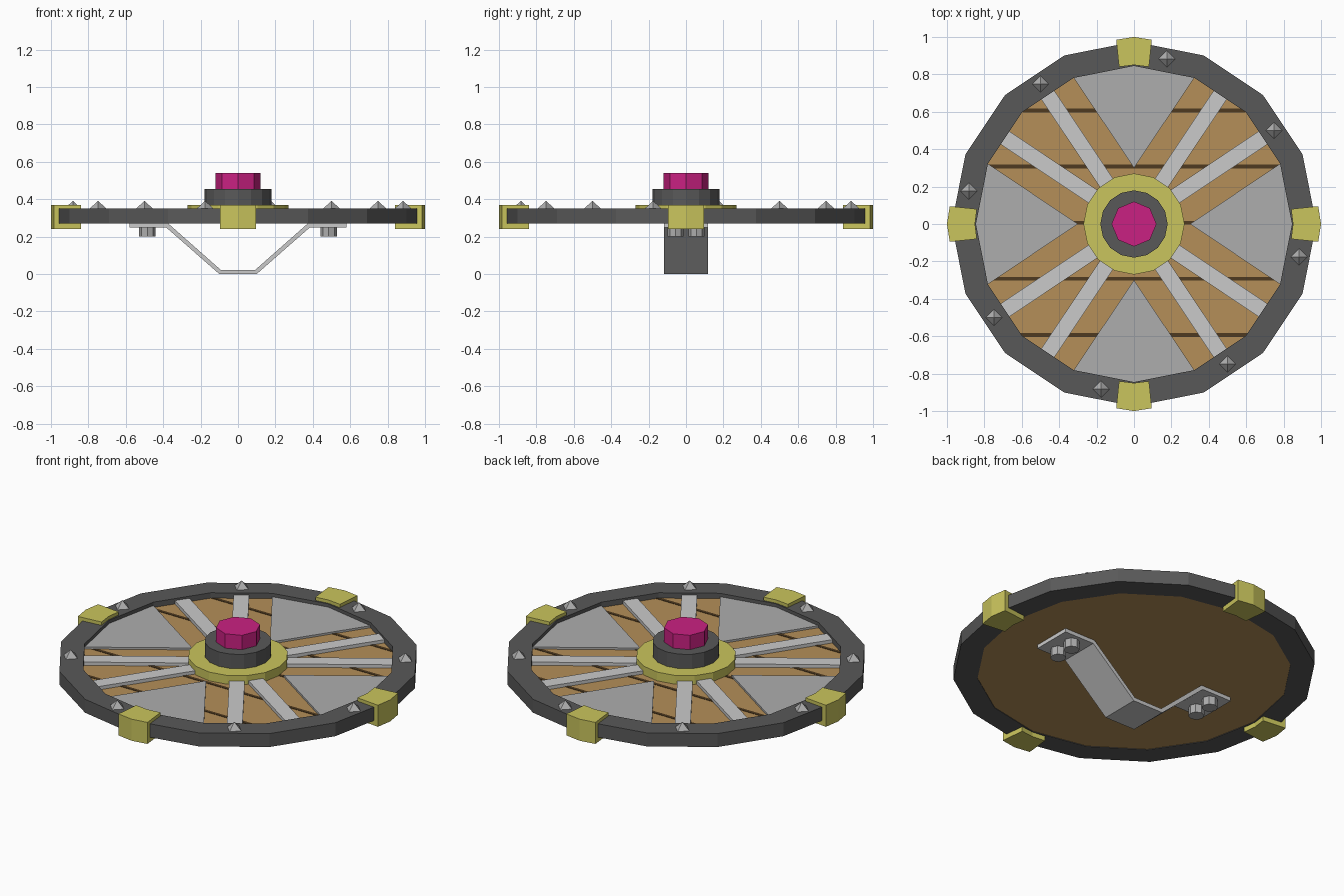
import bpy, bmesh
from math import cos, sin, pi, radians, sqrt

if "Cube" in bpy.data.objects:
    bpy.data.objects.remove(bpy.data.objects["Cube"], do_unlink=True)


def material(name, rgb):
    linear = [((c / 255 + 0.055) / 1.055) ** 2.4 for c in rgb] + [1]
    m = bpy.data.materials.new(name)
    m.use_nodes = True
    m.diffuse_color = linear
    m.node_tree.nodes["Principled BSDF"].inputs["Base Color"].default_value = linear
    return m


WOOD = material("wood", (181, 143, 88))
GROOVE = material("dark wood", (78, 58, 32))
IRON = material("dark iron", (89, 89, 89))
STEEL = material("grey steel", (174, 174, 174))
BRIGHT = material("bright steel", (202, 202, 202))
BRASS = material("brass", (202, 197, 93))
GEM = material("magenta gem", (202, 33, 130))


def finish(name, bm, mat):
    bmesh.ops.recalc_face_normals(bm, faces=bm.faces)
    mesh = bpy.data.meshes.new(name)
    bm.to_mesh(mesh)
    bm.free()
    mesh.materials.append(mat)
    obj = bpy.data.objects.new(name, mesh)
    bpy.context.collection.objects.link(obj)
    return obj


def ngon(radius, sides, centre=(0, 0)):
    return [(centre[0] + radius * cos(2 * pi * i / sides),
             centre[1] + radius * sin(2 * pi * i / sides)) for i in range(sides)]


def prism(name, outline, z0, z1, mat, turn=0):
    """Extrude a flat outline upwards, turned about the z axis."""
    bm = bmesh.new()
    c, s = cos(turn), sin(turn)
    base = bm.faces.new([bm.verts.new((x * c - y * s, x * s + y * c, z0)) for x, y in outline])
    top = bmesh.ops.extrude_face_region(bm, geom=[base])["geom"]
    bmesh.ops.translate(bm, vec=(0, 0, z1 - z0),
                        verts=[v for v in top if isinstance(v, bmesh.types.BMVert)])
    return finish(name, bm, mat)


# Wooden board with dark plank seams
SIDES = 16
prism("board", ngon(0.86, SIDES), 0.273, 0.318, WOOD)
for i in range(-2, 3):
    y = 0.3 * i + 0.007
    half = sqrt(0.85 ** 2 - y * y)
    prism("plank_seam", [(-half, y - 0.01), (half, y - 0.01), (half, y + 0.01), (-half, y + 0.01)],
          0.317, 0.32, GROOVE)

# Iron rim, a square-section ring
bm = bmesh.new()
rings = [[bm.verts.new((x, y, z)) for x, y in ngon(r, SIDES)]
         for r, z in ((0.975, 0.27), (0.975, 0.35), (0.845, 0.35), (0.845, 0.27))]
for k in range(4):
    a, b = rings[k], rings[(k + 1) % 4]
    for i in range(SIDES):
        j = (i + 1) % SIDES
        bm.faces.new((a[i], a[j], b[j], b[i]))
finish("rim", bm, IRON)

# Steel wedges and brass clamps on the four main directions
wedge = [(0.3, 0), (0.785, -0.325), (0.85, 0), (0.785, 0.325)]
clamp = [(0.85, 0), (0.84, -0.08), (0.985, -0.095), (1, 0), (0.985, 0.095), (0.84, 0.08)]
for i in range(4):
    prism("wedge_plate", wedge, 0.31, 0.33, STEEL, i * pi / 2)
    prism("rim_clamp", clamp, 0.242, 0.37, BRASS, i * pi / 2)

# Paired spokes either side of each diagonal
spoke = [(0.2, -0.042), (0.835, -0.042), (0.835, 0.042), (0.2, 0.042)]
for i in range(4):
    for offset in (33.75, 56.25):
        prism("spoke", spoke, 0.31, 0.338, BRIGHT, radians(offset) + i * pi / 2)

# Stacked centre boss
prism("boss_plate", ngon(0.27, 16), 0.31, 0.37, BRASS)
prism("boss_collar", ngon(0.18, 16), 0.36, 0.455, IRON)
prism("boss_gem", ngon(0.12, 8), 0.45, 0.54, GEM)

# Pyramid studs around the rim
for i in range(8):
    a = radians(33.75 + 45 * i)
    bm = bmesh.new()
    bmesh.ops.create_cone(bm, cap_ends=True, segments=4, radius1=0.046, radius2=0, depth=0.042)
    stud = finish("rim_stud", bm, STEEL)
    stud.location = (0.9 * cos(a), 0.9 * sin(a), 0.37)

# Bent strap handle on the back
bm = bmesh.new()
path = [(0.58, 0.25), (0.385, 0.25), (0.1, 0.0), (-0.1, 0.0), (-0.385, 0.25), (-0.58, 0.25)]
inner = [(0.58, 0.272), (0.375, 0.272), (0.092, 0.022)]
inner += [(-x, z) for x, z in reversed(inner)]
face = bm.faces.new([bm.verts.new((x, -0.118, z)) for x, z in path + inner[::-1]])
side = bmesh.ops.extrude_face_region(bm, geom=[face])["geom"]
bmesh.ops.translate(bm, vec=(0, 0.236, 0), verts=[v for v in side if isinstance(v, bmesh.types.BMVert)])
finish("handle", bm, BRIGHT)

# Bolts holding the handle
for x in (-0.485, 0.485):
    for y in (-0.056, 0.056):
        prism("handle_bolt", ngon(0.043, 8, (x, y)), 0.2, 0.255, STEEL)
